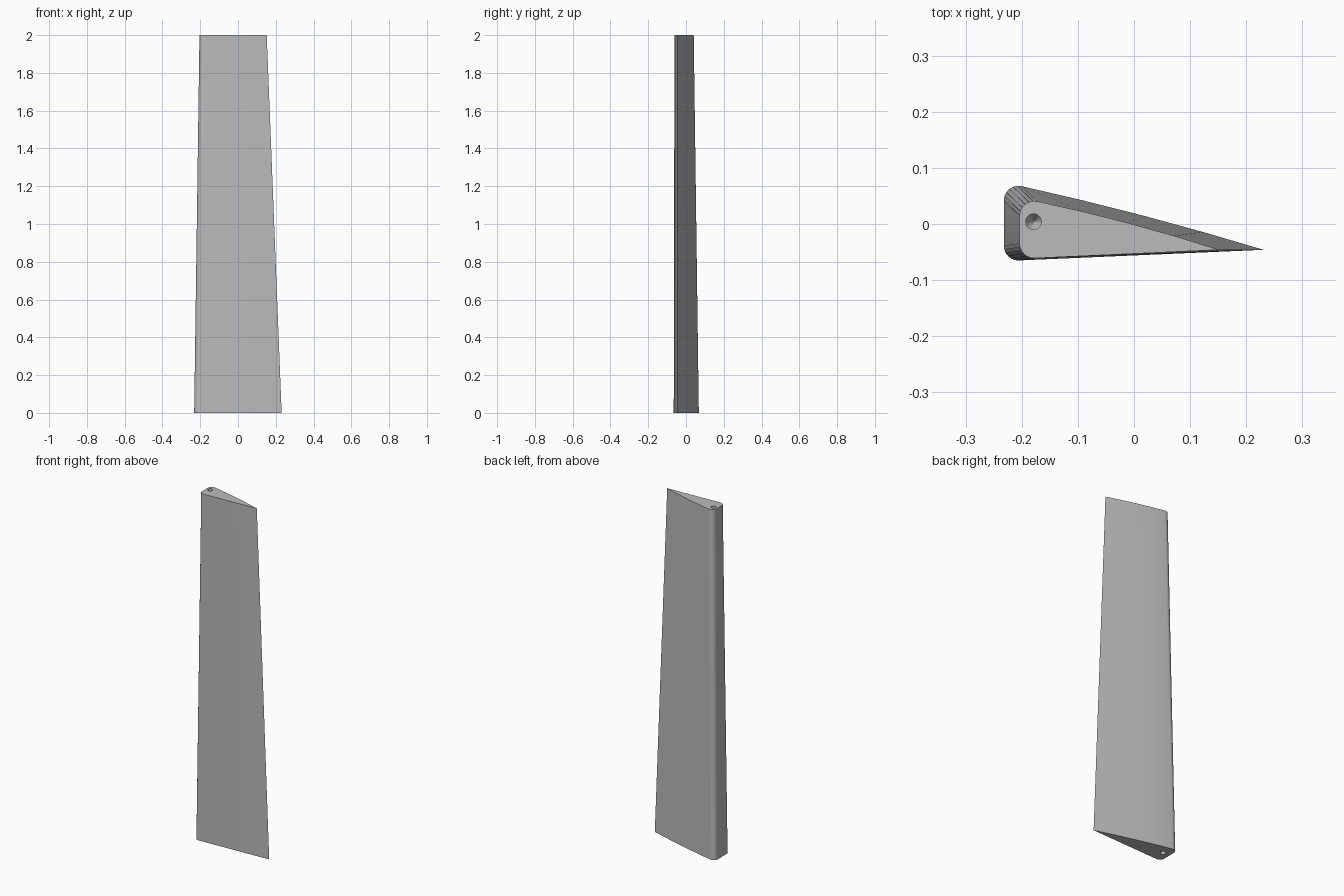
import bpy, bmesh, math

cube = bpy.data.objects.get("Cube")
if cube:
    bpy.data.objects.remove(cube, do_unlink=True)

grey = bpy.data.materials.new("plain grey")
grey.use_nodes = True
grey.diffuse_color = (0.5, 0.5, 0.5, 1)
grey.node_tree.nodes["Principled BSDF"].inputs["Base Color"].default_value = (0.5, 0.5, 0.5, 1)


def arc(cx, cy, r, start, end, steps=6):
    angles = [math.radians(start + (end - start) * i / steps) for i in range(steps + 1)]
    return [(cx + r * math.cos(a), cy + r * math.sin(a)) for a in angles]


def section(left, back, front, tip, r=0.026):
    """Wedge outline: rounded thick edge, sharp thin edge, slightly bowed back."""
    pts = arc(left + r, front + r, r, 270, 180)
    pts += arc(left + r, back - r, r, 180, 77)
    x0, y0 = pts[-1]
    for t in (0.25, 0.5, 0.75):
        bow = 0.018 * t * (1 - t)
        pts.append((x0 + (tip - x0) * t, y0 + (-0.046 - y0) * t + bow))
    pts.append((tip, -0.046))
    return pts


def loft(name, rings):
    """Solid skinned through rings of (outline, height)."""
    bm = bmesh.new()
    loops = [[bm.verts.new((x, y, z)) for x, y in pts] for pts, z in rings]
    n = len(loops[0])
    for a, b in zip(loops, loops[1:]):
        for i in range(n):
            j = (i + 1) % n
            bm.faces.new((a[i], a[j], b[j], b[i]))
    bm.faces.new(loops[0])
    bm.faces.new(loops[-1])
    bmesh.ops.recalc_face_normals(bm, faces=bm.faces)
    mesh = bpy.data.meshes.new(name)
    bm.to_mesh(mesh)
    bm.free()
    obj = bpy.data.objects.new(name, mesh)
    obj.data.materials.append(grey)
    bpy.context.collection.objects.link(obj)
    return obj


# Tapered blade
blade = loft("blade", [(section(-0.232, 0.068, -0.065, 0.231), 0),
                       (section(-0.204, 0.041, -0.061, 0.152), 2)])

# Pivot holes sunk into both ends
for name, x, end, inward in (("top_hole_cutter", -0.179, 2, -1),
                             ("bottom_hole_cutter", -0.19, 0, 1)):
    ring = lambda r: arc(x, 0.004, r, 0, 345, 23)
    cutter = loft(name, [(ring(0.014), end - inward * 0.02),
                         (ring(0.014), end + inward * 0.08),
                         (ring(0.002), end + inward * 0.1)])
    cutter.hide_render = True
    cutter.hide_viewport = True
    mod = blade.modifiers.new(name, "BOOLEAN")
    mod.object = cutter
    mod.solver = "EXACT"

bpy.context.view_layer.objects.active = blade
blade.select_set(True)
bpy.ops.object.shade_smooth_by_angle(angle=math.radians(30))
